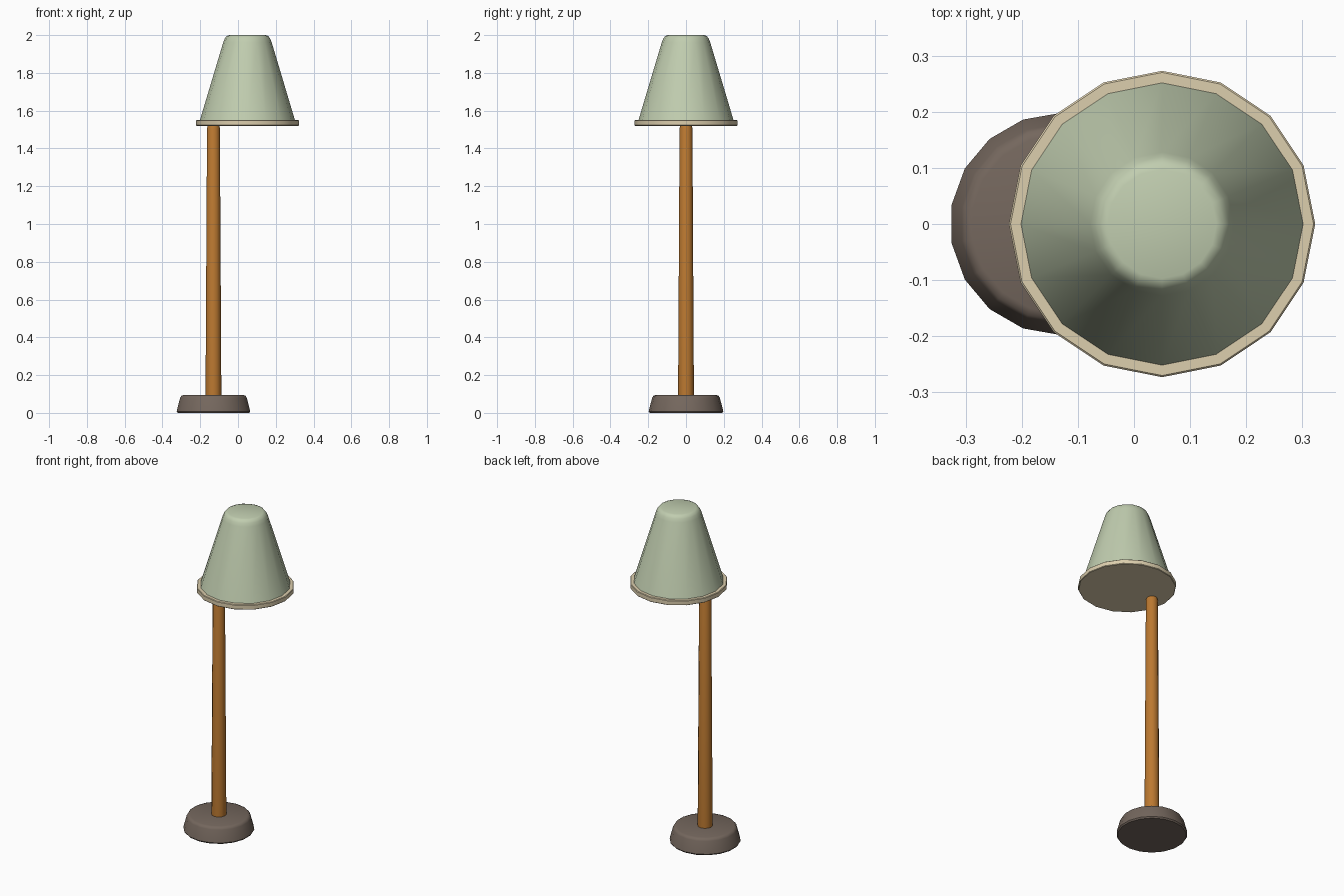
import bpy, bmesh, math

if "Cube" in bpy.data.objects:
    bpy.data.objects.remove(bpy.data.objects["Cube"])


def material(name, rgb):
    m = bpy.data.materials.new(name)
    m.diffuse_color = (*rgb, 1)
    m.use_nodes = True
    m.node_tree.nodes["Principled BSDF"].inputs["Base Color"].default_value = m.diffuse_color
    return m


def lathe(name, profile, sides, x, mat, start=math.pi / 2):
    """Closed solid of revolution from (radius, z) rings, capped at both ends."""
    bm = bmesh.new()
    rings = []
    for r, z in profile:
        rings.append([bm.verts.new((r * math.cos(start + 2 * math.pi * i / sides),
                                    r * math.sin(start + 2 * math.pi * i / sides), z))
                      for i in range(sides)])
    for a, b in zip(rings, rings[1:]):
        for i in range(sides):
            j = (i + 1) % sides
            bm.faces.new((a[i], a[j], b[j], b[i]))
    bm.faces.new(rings[0][::-1])
    bm.faces.new(rings[-1])
    mesh = bpy.data.meshes.new(name)
    bm.to_mesh(mesh)
    bm.free()
    mesh.materials.append(mat)
    ob = bpy.data.objects.new(name, mesh)
    bpy.context.collection.objects.link(ob)
    ob.location.x = x
    bpy.ops.object.select_all(action='DESELECT')
    ob.select_set(True)
    bpy.context.view_layer.objects.active = ob
    bpy.ops.object.shade_smooth_by_angle(angle=math.radians(40))
    return ob


stone = material("brown_grey", (0.175, 0.135, 0.11))
wood = material("warm_wood", (0.50, 0.19, 0.03))
sage = material("sage_green", (0.53, 0.61, 0.43))
cream = material("cream_trim", (0.72, 0.62, 0.42))

POLE_X, SHADE_X = -0.13, 0.05

# Weighted foot with softened edges
lathe("base", [(0.192, 0), (0.198, 0.008), (0.179, 0.08), (0.173, 0.09), (0.16, 0.095)],
      18, POLE_X, stone)

# Slightly tapered pole
lathe("pole", [(0.042, 0.08), (0.034, 1.508), (0.03, 1.52)], 12, POLE_X, wood)

# Trim ring closing the bottom of the shade
lathe("shade_trim", [(0.27, 1.52), (0.273, 1.523), (0.273, 1.547), (0.27, 1.55)],
      16, SHADE_X, cream)

# Tapered shade with a rounded top edge
lathe("shade", [(0.253, 1.545), (0.128, 1.962), (0.12, 1.982), (0.11, 1.995), (0.097, 2.0)],
      16, SHADE_X, sage)
